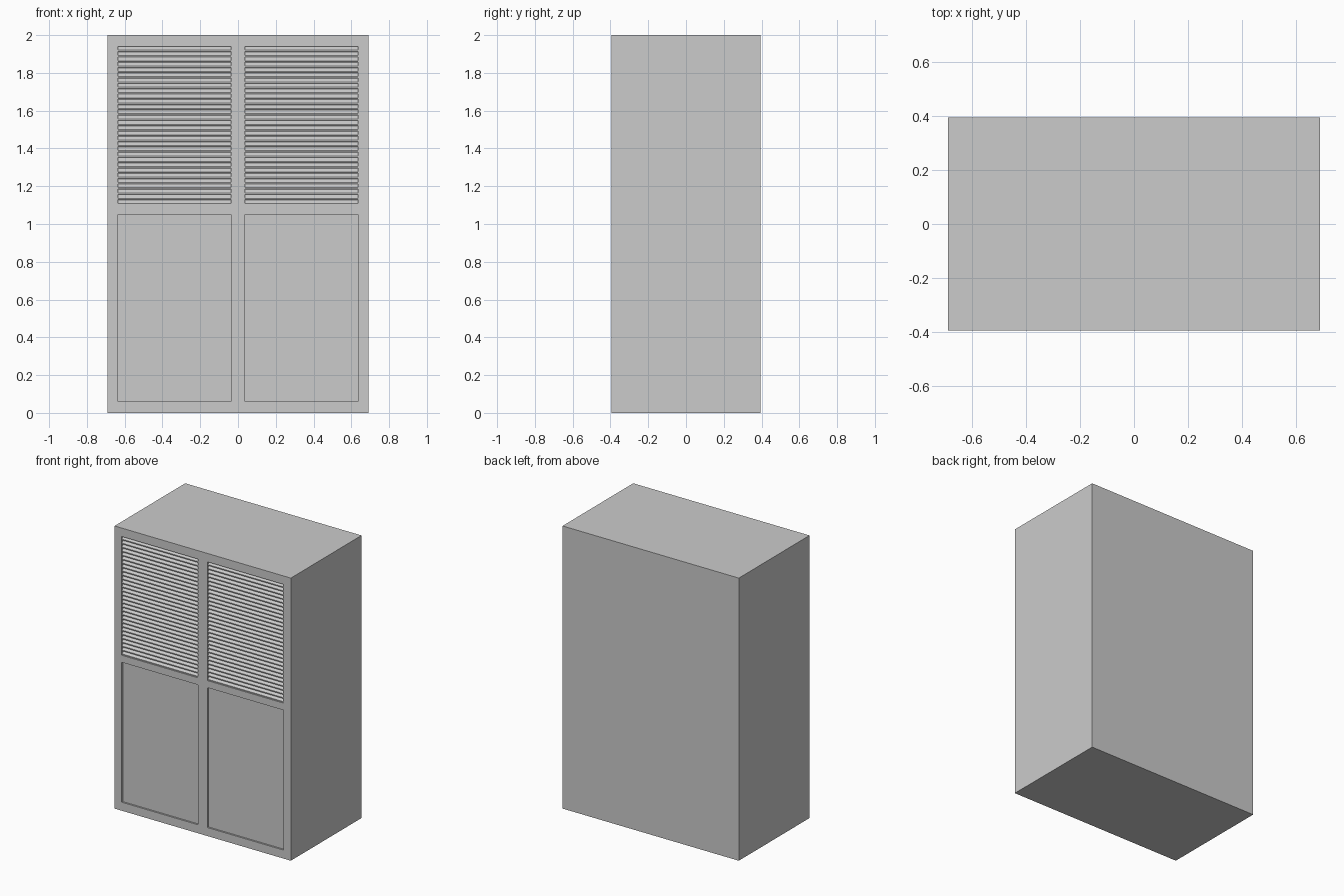
import bpy, bmesh
from mathutils import Vector

if "Cube" in bpy.data.objects:
    bpy.data.objects.remove(bpy.data.objects["Cube"])

W, D, H = 0.69, 0.395, 2.0           # half width, half depth, height
X_IN, X_OUT = 0.038, 0.634           # panel opening limits (mirrored)
LOW = (0.06, 1.05)                   # lower door opening
UP = (1.10, 1.94)                    # louvred opening
RECESS_LOW, RECESS_UP = 0.012, 0.025
SLATS = 30


def finish(bm, name):
    bmesh.ops.recalc_face_normals(bm, faces=bm.faces)
    mesh = bpy.data.meshes.new(name)
    bm.to_mesh(mesh)
    bm.free()
    obj = bpy.data.objects.new(name, mesh)
    bpy.context.collection.objects.link(obj)
    return obj


# Cabinet body: box whose front is cut into a grid, with four sunken panels
bm = bmesh.new()
bmesh.ops.create_cube(bm, size=1)
for v in bm.verts:
    v.co = Vector((v.co.x * 2 * W, v.co.y * 2 * D, (v.co.z + 0.5) * H))


def front_faces():
    return [f for f in bm.faces if f.calc_center_median().y < -D + 1e-4]


cuts = [((x, 0, 0), (1, 0, 0)) for x in (-X_OUT, -X_IN, X_IN, X_OUT)]
cuts += [((0, 0, z), (0, 0, 1)) for z in LOW + UP]
for co, no in cuts:
    faces = front_faces()
    edges = {e for f in faces for e in f.edges}
    verts = {v for f in faces for v in f.verts}
    bmesh.ops.bisect_plane(bm, geom=faces + list(edges) + list(verts),
                           plane_co=co, plane_no=no)

for (z0, z1), depth in ((LOW, RECESS_LOW), (UP, RECESS_UP)):
    panels = []
    for f in front_faces():
        c = f.calc_center_median()
        if X_IN < abs(c.x) < X_OUT and z0 < c.z < z1:
            panels.append(f)
    ret = bmesh.ops.extrude_discrete_faces(bm, faces=panels)
    verts = list({v for f in ret["faces"] for v in f.verts})
    bmesh.ops.translate(bm, verts=verts, vec=(0, depth, 0))
bmesh.ops.remove_doubles(bm, verts=bm.verts, dist=1e-5)
finish(bm, "cabinet_body")


# Louvre slats: thin boards sloping down toward the front
def louvres(name, side):
    bm = bmesh.new()
    pitch = (UP[1] - UP[0]) / SLATS
    y0, y1 = -D + 0.004, -D + RECESS_UP
    for i in range(SLATS):
        z = UP[0] + i * pitch
        profile = [(y0, z + 0.001), (y0, z + 0.008),
                   (y1, z + 0.027), (y1, z + 0.020)]
        face = bm.faces.new([bm.verts.new((side * X_IN, y, zz)) for y, zz in profile])
        ret = bmesh.ops.extrude_face_region(bm, geom=[face], use_keep_orig=True)
        verts = [g for g in ret["geom"] if isinstance(g, bmesh.types.BMVert)]
        bmesh.ops.translate(bm, verts=verts, vec=(side * (X_OUT - X_IN), 0, 0))
    return finish(bm, name)


louvres("left_louvres", -1)
louvres("right_louvres", 1)
